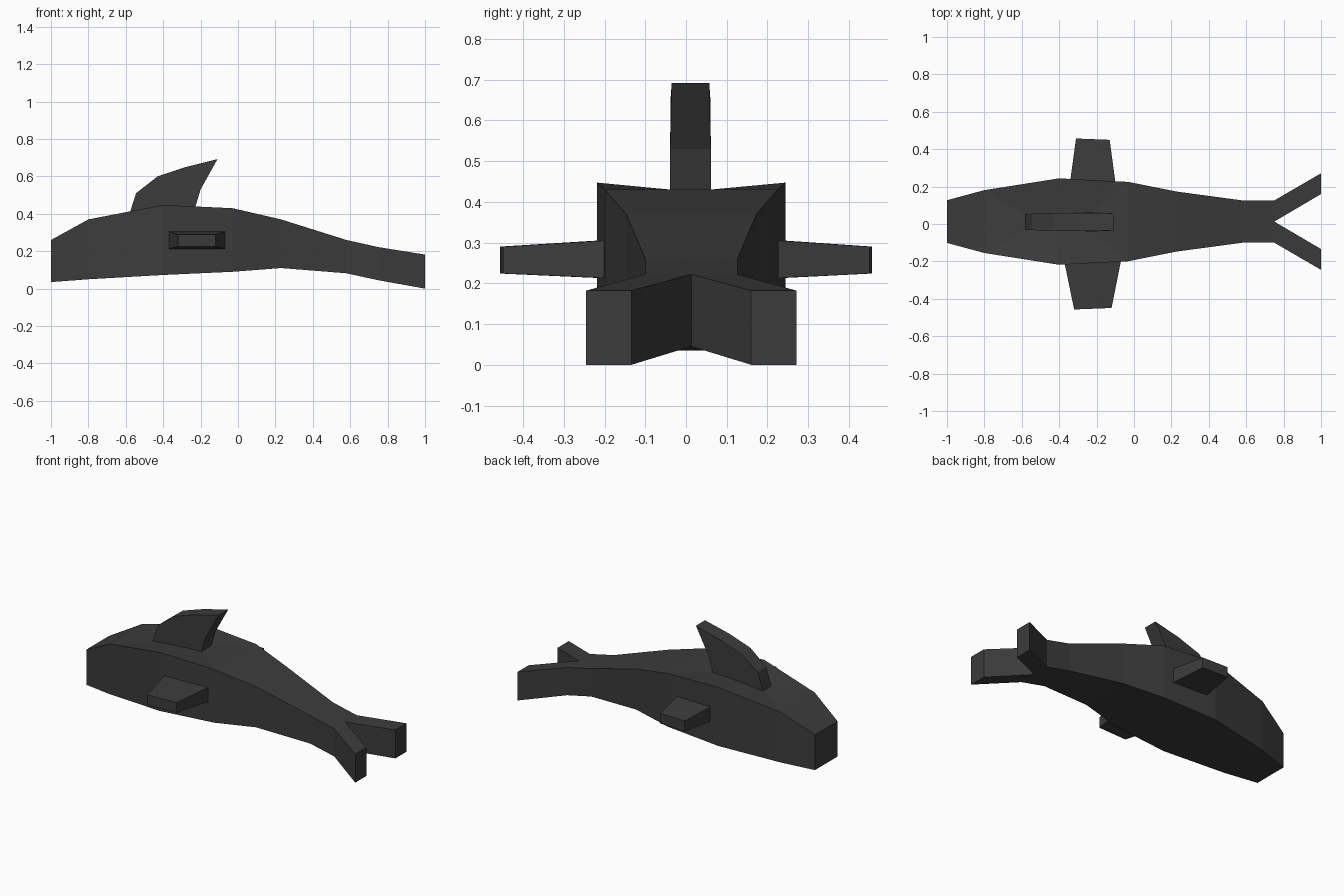
import bpy, bmesh

if "Cube" in bpy.data.objects:
    bpy.data.objects.remove(bpy.data.objects["Cube"])

MID = 0.013  # lengthwise centre plane of the body

mat = bpy.data.materials.new("dark_grey")
mat.diffuse_color = (0.045, 0.045, 0.045, 1)
mat.use_nodes = True
mat.node_tree.nodes["Principled BSDF"].inputs["Base Color"].default_value = mat.diffuse_color


def finish(name, bm):
    bmesh.ops.recalc_face_normals(bm, faces=bm.faces[:])
    mesh = bpy.data.meshes.new(name)
    bm.to_mesh(mesh)
    bm.free()
    mesh.materials.append(mat)
    obj = bpy.data.objects.new(name, mesh)
    bpy.context.collection.objects.link(obj)


def prism(name, loop_a, loop_b):
    """Closed solid between two matching outlines."""
    bm = bmesh.new()
    a = [bm.verts.new(p) for p in loop_a]
    b = [bm.verts.new(p) for p in loop_b]
    n = len(a)
    bm.faces.new(a)
    bm.faces.new(b[::-1])
    for i in range(n):
        j = (i + 1) % n
        bm.faces.new((a[i], a[j], b[j], b[i]))
    finish(name, bm)


# Body: stations of x, bottom z, top z, half width
stations = [(-1.0, 0.035, 0.26, 0.114), (-0.8, 0.05, 0.37, 0.168),
            (-0.4, 0.073, 0.447, 0.231), (-0.03, 0.09, 0.43, 0.212),
            (0.23, 0.11, 0.37, 0.16), (0.58, 0.082, 0.26, 0.113),
            (0.75, 0.045, 0.222, 0.113)]
bm = bmesh.new()
rings = [[bm.verts.new((x, MID + s * w, z)) for s, z in
          ((-1, lo), (1, lo), (1, hi), (-1, hi))] for x, lo, hi, w in stations]
bm.faces.new(rings[0])
for i in range(len(rings) - 1):
    a, b = rings[i], rings[i + 1]
    for k in range(4):
        if k == 2 and i in (1, 2):
            continue  # left open for the dip around the back fin
        m = (k + 1) % 4
        bm.faces.new((a[k], a[m], b[m], b[k]))

# Back surface dipping to the fin root
roots = [(-0.58, 0.40, 0.042), (-0.43, 0.418, 0.048), (-0.23, 0.43, 0.05)]
base = [[bm.verts.new((x, 0.011 + s * w, z)) for s in (1, -1)]
        for x, z, w in roots]
for side in (0, 1):
    for i in (0, 1):
        bm.faces.new((rings[i + 1][2 + side], rings[i + 2][2 + side],
                      base[i + 1][side], base[i][side]))
for r, f in ((1, 0), (3, 2)):
    bm.faces.new((rings[r][2], rings[r][3], base[f][1], base[f][0]))

# Forked tail continuing from the last station
last = rings[-1]
fork = [bm.verts.new((0.75, MID, z)) for z in (0.045, 0.222)]
for s, lo, hi in ((-1, last[0], last[3]), (1, last[1], last[2])):
    inner = [bm.verts.new((1, MID + s * 0.147, z)) for z in (0, 0.182)]
    outer = [bm.verts.new((1, MID + s * 0.258, z)) for z in (0, 0.182)]
    bm.faces.new((lo, outer[0], outer[1], hi))
    bm.faces.new((fork[0], inner[0], inner[1], fork[1]))
    bm.faces.new((inner[0], outer[0], outer[1], inner[1]))
    bm.faces.new((hi, outer[1], inner[1], fork[1]))
    bm.faces.new((lo, outer[0], inner[0], fork[0]))
finish("body", bm)

# Back fin: side profile of x, z, half width
profile = roots[::-1] + [(-0.545, 0.51, 0.044), (-0.43, 0.60, 0.048),
                         (-0.28, 0.65, 0.049), (-0.11, 0.692, 0.046),
                         (-0.20, 0.53, 0.05)]
prism("back_fin", *[[(x, 0.011 + s * w, z) for x, z, w in profile]
                    for s in (-1, 1)])


# Side fins: tapered blocks growing out of the flanks
def side_fin(name, root, tip):
    loops = []
    for (x0, y0), (x1, y1), lo, hi in (root, tip):
        loops.append([(x0, y0, lo), (x1, y1, lo), (x1, y1, hi), (x0, y0, hi)])
    prism(name, *loops)


side_fin("left_fin", ((-0.37, -0.215), (-0.07, -0.20), 0.213, 0.305),
         ((-0.32, -0.457), (-0.12, -0.449), 0.224, 0.29))
side_fin("right_fin", ((-0.34, 0.239), (-0.10, 0.226), 0.213, 0.305),
         ((-0.31, 0.457), (-0.13, 0.45), 0.224, 0.29))
